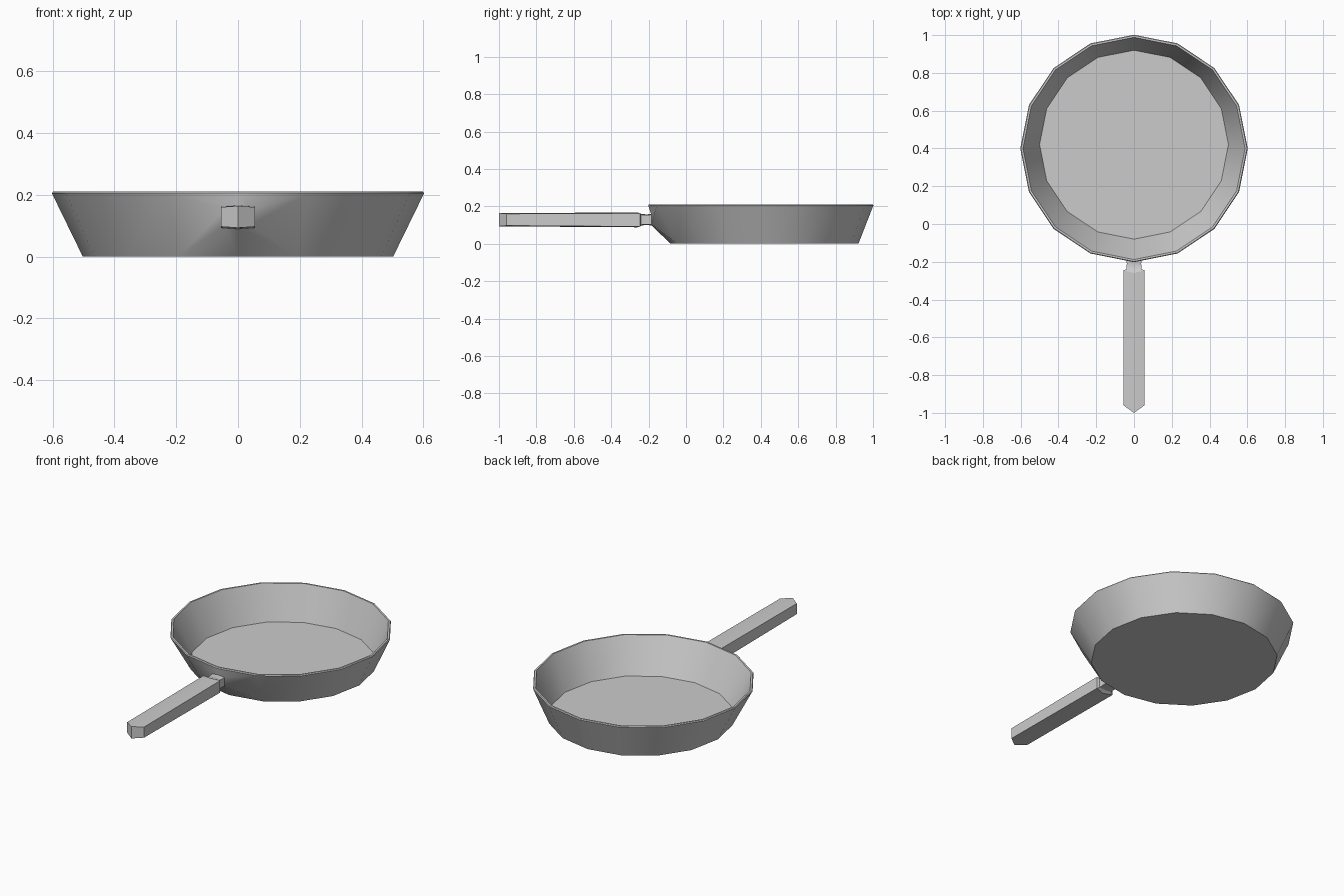
import bpy, bmesh, math

if "Cube" in bpy.data.objects:
    bpy.data.objects.remove(bpy.data.objects["Cube"])

N = 16


def finish(bm, name):
    bmesh.ops.recalc_face_normals(bm, faces=bm.faces)
    me = bpy.data.meshes.new(name)
    bm.to_mesh(me)
    bm.free()
    ob = bpy.data.objects.new(name, me)
    bpy.context.collection.objects.link(ob)
    bpy.ops.object.select_all(action='DESELECT')
    ob.select_set(True)
    bpy.context.view_layer.objects.active = ob
    bpy.ops.object.shade_smooth_by_angle(angle=math.radians(30))
    return ob


def section(bm, y, hw, lo, hi, crown=0.004, tip=0.0):
    # six-sided handle section, ordered around the y axis
    pts = [(-hw, y, hi), (0, y - tip, hi + crown), (hw, y, hi),
           (hw, y, lo), (0, y - tip, lo - crown), (-hw, y, lo)]
    return [bm.verts.new(p) for p in pts]


def bridge(bm, a, b, skip=()):
    n = len(a)
    for i in range(n):
        if i not in skip:
            j = (i + 1) % n
            bm.faces.new((a[i], a[j], b[j], b[i]))


NECK = (-0.185, 0.042, 0.102, 0.155)

# Pan: bottom, outer wall, rim and inner wall; front flares into the handle
bm = bmesh.new()
rings = []
for r, cy, z in [(0.502, 0.42, 0.0), (0.602, 0.4, 0.205), (0.598, 0.4, 0.21),
                 (0.588, 0.4, 0.21), (0.5, 0.42, 0.012)]:
    rings.append([bm.verts.new((r * math.cos(2 * math.pi * i / N),
                                cy + r * math.sin(2 * math.pi * i / N), z))
                  for i in range(N)])
bm.faces.new(rings[0])
bm.faces.new(rings[-1])
for k in range(len(rings) - 1):
    bridge(bm, rings[k], rings[k + 1], skip=(11, 12) if k == 0 else ())
low, top = rings[0], rings[1]
opening = top[11:14] + low[11:14][::-1]
bridge(bm, opening, section(bm, *NECK))
finish(bm, "pan")

# Handle: slim neck, then grip with a pointed end
bm = bmesh.new()
loops = [section(bm, *NECK),
         section(bm, -0.21, 0.038, 0.104, 0.153),
         section(bm, -0.24, 0.04, 0.102, 0.155),
         section(bm, -0.245, 0.055, 0.092, 0.163, tip=0.015),
         section(bm, -0.96, 0.055, 0.097, 0.16, tip=0.04)]
for a, b in zip(loops, loops[1:]):
    bridge(bm, a, b)
# end cap as two quads meeting at the point
e = loops[-1]
bm.faces.new((e[0], e[1], e[4], e[5]))
bm.faces.new((e[1], e[2], e[3], e[4]))
finish(bm, "handle")
